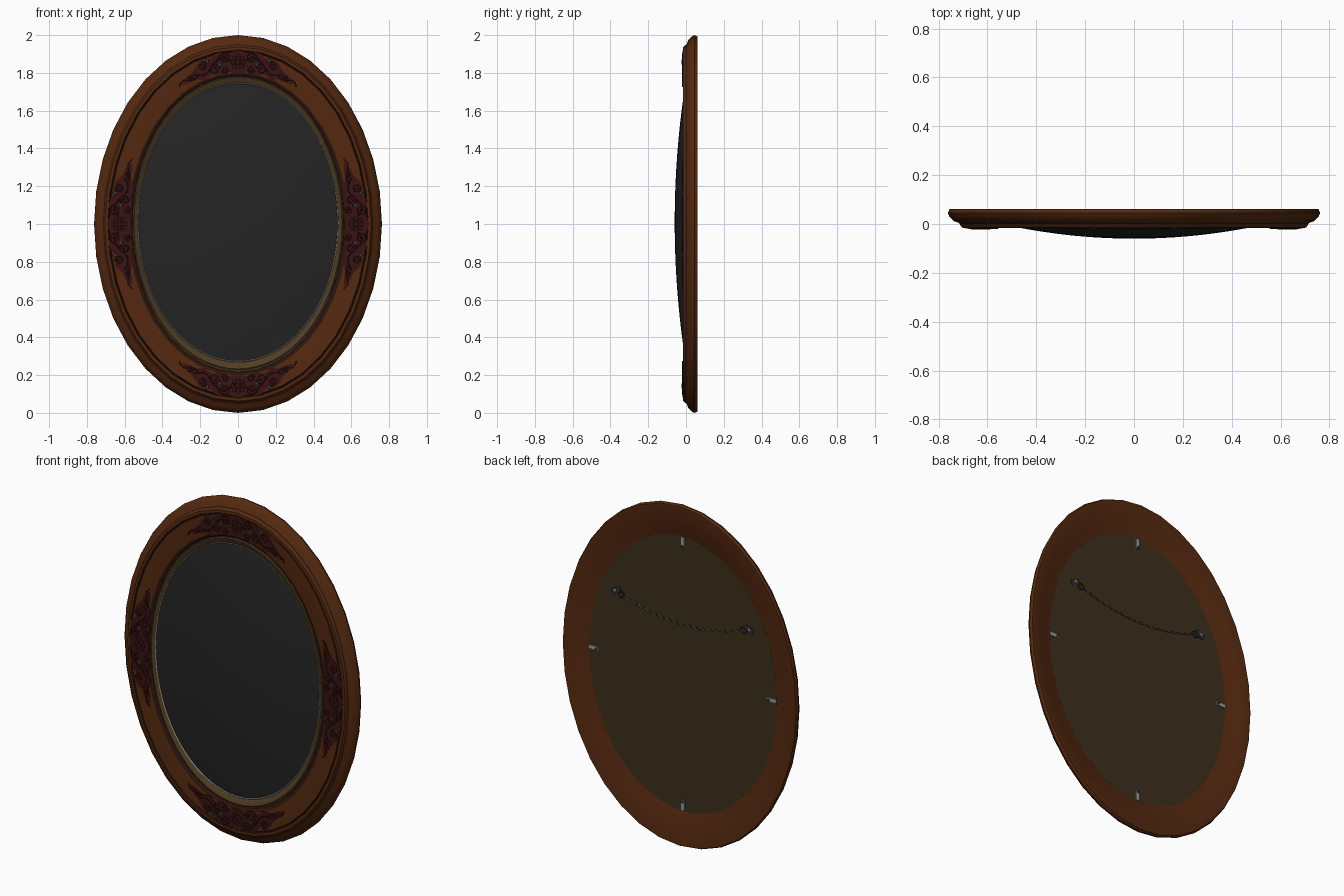
import bpy, bmesh, math
from math import sin, cos, pi, radians
from mathutils import Matrix, Vector

cube = bpy.data.objects.get("Cube")
if cube:
    bpy.data.objects.remove(cube)


def material(name, r, g, b):
    m = bpy.data.materials.new(name)
    m.use_nodes = True
    m.diffuse_color = (r, g, b, 1)
    m.node_tree.nodes["Principled BSDF"].inputs["Base Color"].default_value = (r, g, b, 1)
    return m


WOOD = material("warm brown wood", .09, .022, .005)
DARK = material("dark wood groove", .025, .007, .004)
RED = material("carved dark red", .042, .006, .006)
GOLD = material("dull gold", .08, .046, .018)
PALE = material("pale bead", .3, .27, .23)
GLASS = material("dark mirror", .018, .018, .018)
BOARD = material("backing board", .048, .028, .012)
STEEL = material("light steel", .33, .33, .32)
IRON = material("dark iron", .03, .03, .032)
TEAL = material("grey teal", .03, .045, .045)


def finish(name, bm, mats, angle=40):
    bmesh.ops.remove_doubles(bm, verts=bm.verts, dist=1e-5)
    bmesh.ops.recalc_face_normals(bm, faces=bm.faces)
    mesh = bpy.data.meshes.new(name)
    bm.to_mesh(mesh)
    bm.free()
    for m in mats:
        mesh.materials.append(m)
    ob = bpy.data.objects.new(name, mesh)
    bpy.context.collection.objects.link(ob)
    bpy.ops.object.select_all(action='DESELECT')
    ob.select_set(True)
    bpy.context.view_layer.objects.active = ob
    bpy.ops.object.shade_smooth_by_angle(angle=radians(angle))
    return ob


def oval(name, profile, n, mats, bands={}, closed=True, dz=0):
    """Sweep a profile of (half width, half height, y) around an oval."""
    bm = bmesh.new()
    rings = [[bm.verts.new((a * sin(2 * pi * i / n), y, 1 + dz + b * cos(2 * pi * i / n)))
              for i in range(n)] for a, b, y in profile]
    count = len(rings) if closed else len(rings) - 1
    for k in range(count):
        r, q = rings[k], rings[(k + 1) % len(rings)]
        for i in range(n):
            j = (i + 1) % n
            f = bm.faces.new((r[i], r[j], q[j], q[i]))
            f.material_index = bands.get(k, 0)
    bmesh.ops.dissolve_degenerate(bm, dist=1e-6, edges=bm.edges)
    return finish(name, bm, mats)


# Moulded frame: hollow back, stepped rim, dark grooves
oval("frame", [(.56, .785, -.004), (.572, .795, -.013), (.582, .803, -.015),
               (.68, .912, -.016), (.685, .917, -.011), (.690, .922, -.016),
               (.705, .938, -.015), (.712, .948, -.002), (.716, .953, .004),
               (.738, .975, .012), (.756, .993, .03), (.762, 1.0, .046),
               (.755, .993, .061), (.742, .98, .062), (.67, .885, .04),
               (.605, .80, .026), (.56, .785, .02)],
     36, [WOOD, DARK], {0: 1, 1: 1, 3: 1, 4: 1, 7: 1})

# Gold liner and the thin bead around the mirror
oval("liner", [(.557, .777, -.012), (.55, .771, -.015), (.529, .743, -.006),
               (.525, .735, .002), (.557, .777, .015)], 72, [GOLD], dz=.004)
oval("bead", [(.534, .741, -.004), (.531, .737, -.0085), (.527, .733, -.004)],
     72, [PALE], dz=.009)

# Domed mirror
dome = [(.53 * k / 10, .736 * k / 10, -.06 + .057 * (k / 10) ** 2) for k in range(11)]
oval("mirror", dome + [(.53, .736, .004), (0, 0, .004)], 72, [GLASS], closed=False, dz=.01)

# Backing board
oval("backing_board", [(0, 0, .01), (.607, .803, .01), (.607, .803, .027), (0, 0, .027)],
     72, [BOARD], closed=False)


# Carved ornaments at top, bottom and both sides
def place(site, s, v, y):
    """Map distance along (s) and across (v) the frame at a site to a point."""
    t = site * pi / 2 + s / (.86 if site % 2 else .64)
    return Vector(((.627 + v) * sin(t), y, 1 + (.857 + v) * cos(t)))


def ornament_plate(site, half):
    bm = bmesh.new()
    steps = 60
    front, back = [], []
    for i in range(steps + 1):
        u = 2 * i / steps - 1
        w = .06 * (1 - abs(u) ** 2.2) * (1 + .22 * cos(20 * u)) + .0015
        mid = -.016 * u * u
        for rows, y in ((front, -.0185), (back, -.012)):
            rows.append([bm.verts.new(place(site, u * half, mid + k * min(w, .062), y))
                         for k in (-1, 1)])
    for i in range(steps):
        for rows in (front, back):
            bm.faces.new((rows[i][0], rows[i + 1][0], rows[i + 1][1], rows[i][1]))
        for k in (0, 1):
            bm.faces.new((front[i][k], front[i + 1][k], back[i + 1][k], back[i][k]))
    for i in (0, steps):
        bm.faces.new(front[i] + back[i][::-1])
    finish("ornament_plate", bm, [RED])


def tubes(name, paths, depth, mat):
    cu = bpy.data.curves.new(name, 'CURVE')
    cu.dimensions = '3D'
    cu.bevel_depth = depth
    cu.bevel_resolution = 1
    cu.materials.append(mat)
    for pts in paths:
        sp = cu.splines.new('POLY')
        sp.points.add(len(pts) - 1)
        for p, co in zip(sp.points, pts):
            p.co = (*co, 1)
    ob = bpy.data.objects.new(name, cu)
    bpy.context.collection.objects.link(ob)
    return ob


def scroll(site, side, s, v, r, turn, start):
    pts = []
    for i in range(22):
        a = start + turn * i / 21 * 2.9 * pi
        k = r * (1 - .8 * i / 21)
        pts.append(place(site, side * (s + k * cos(a)), v + k * sin(a), -.0175))
    return pts


def stem(site, side, s0, s1, v, wave):
    return [place(site, side * (s0 + (s1 - s0) * i / 16),
                  v + wave * sin(2 * pi * i / 16), -.0175) for i in range(17)]


def disc(name, centre, radius, depth, mat, sides=12):
    bm = bmesh.new()
    turn = Matrix.Translation(centre) @ Matrix.Rotation(pi / 2, 4, 'X')
    bmesh.ops.create_cone(bm, cap_ends=True, segments=sides, radius1=radius,
                          radius2=radius * .8, depth=depth, matrix=turn)
    return finish(name, bm, [mat])


for site in range(4):
    half = .34 if site % 2 else .32
    ornament_plate(site, half)
    dark, brown = [], []
    for side in (-1, 1):
        dark += [scroll(site, side, .07, .025, .03, 1, 0),
                 scroll(site, side, .13, -.022, .03, -1, pi),
                 stem(site, side, .03, .25, 0, .03)]
        brown += [scroll(site, side, .19, .018, .024, 1, pi / 2),
                  scroll(site, side, .075, -.035, .02, -1, 0),
                  scroll(site, side, .27, -.012, .016, 1, pi),
                  stem(site, side, .22, half + .02, -.015, -.014)]
        for s, v in ((.10, 0), (.16, .035)):
            disc("leaf_boss", place(site, side * s, v, -.018), .012, .006, TEAL, 8)
    tubes("dark_scrolls", dark, .0035, DARK)
    tubes("red_scrolls", brown, .0035, RED)
    # Central rosette with petals
    for k in range(8):
        a = k * pi / 4
        disc("rosette_petal", place(site, .03 * cos(a), .03 * sin(a), -.0185),
             .012, .006, RED, 8)
    disc("rosette_centre", place(site, 0, 0, -.019), .016, .008, DARK)


def box(name, centre, size, mat, angle=0):
    bm = bmesh.new()
    m = Matrix.Translation(centre) @ Matrix.Rotation(angle, 4, 'Y') @ Matrix.Diagonal((*size, 1))
    bmesh.ops.create_cube(bm, size=1, matrix=m)
    return finish(name, bm, [mat])


# Retaining clips around the board
for k in range(4):
    a = k * pi / 2
    x, z = .575 * sin(a), .77 * cos(a)
    box("board_clip", (x, .03, 1 + z), (.022, .006, .06), STEEL, a)
    disc("clip_screw", (x * .97, .034, 1 + z * .97), .009, .006, IRON, 8)

# Hanging plates, rings and twisted wire
for side in (-1, 1):
    box("hanger_plate", (side * .43, .03, 1.375), (.06, .006, .034), IRON, side * .35)
    disc("hanger_screw", (side * .435, .034, 1.377), .008, .006, STEEL, 8)
    ring = [(side * .395 + .02 * cos(i * pi / 8), .033, 1.362 + .017 * sin(i * pi / 8))
            for i in range(17)]
    tubes("hanger_ring", [ring], .0035, IRON)

strands = []
for phase in (0, pi):
    pts = []
    for i in range(161):
        u = i / 80 - 1
        a = phase + i * .7
        pts.append((.39 * u, .034 + .003 * cos(a), 1.29 + .07 * u * u + .003 * sin(a)))
    strands.append(pts)
tubes("hanging_wire", strands[:1], .0025, STEEL)
tubes("hanging_wire_dark_strand", strands[1:], .0025, IRON)
